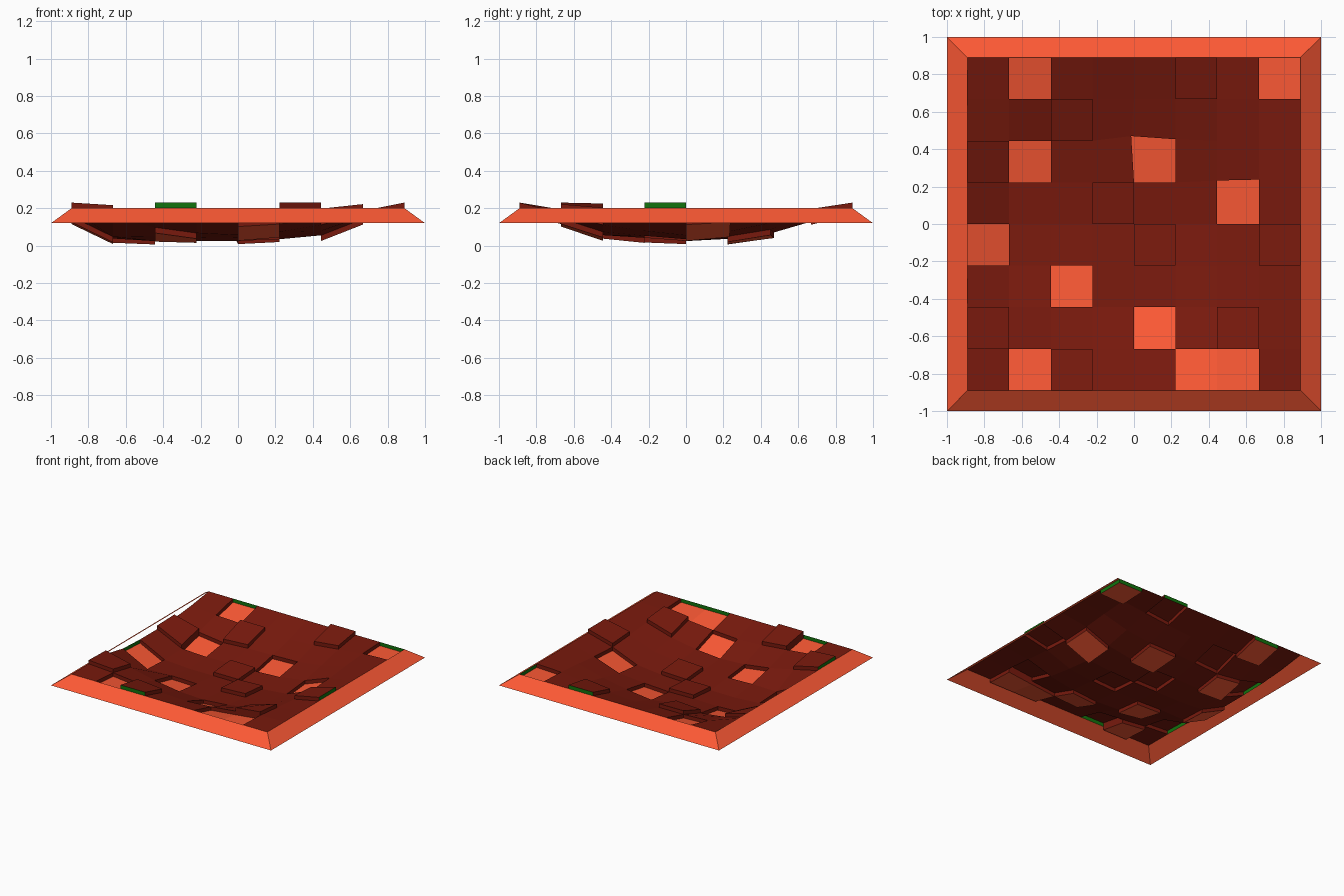
import bpy, bmesh

if "Cube" in bpy.data.objects:
    bpy.data.objects.remove(bpy.data.objects["Cube"])

N, R = 8, 0.89                      # tile count per side, half width of the tiled area
RIM, EDGE = 0.20, 0.12              # inner and outer height of the border
STEP = 2 * R / N


def material(name, rgb):
    m = bpy.data.materials.new(name)
    m.diffuse_color = (*rgb, 1)
    m.use_nodes = True
    m.node_tree.nodes["Principled BSDF"].inputs["Base Color"].default_value = m.diffuse_color
    return m


orange = material("orange", (0.98, 0.10, 0.035))
maroon = material("maroon", (0.19, 0.010, 0.004))
green = material("green", (0.006, 0.17, 0.004))


def finish(bm, name, mats):
    me = bpy.data.meshes.new(name)
    bm.to_mesh(me)
    bm.free()
    for m in mats:
        me.materials.append(m)
    ob = bpy.data.objects.new(name, me)
    bpy.context.collection.objects.link(ob)
    return ob


# sloping square border
bm = bmesh.new()
signs = [(-1, -1), (1, -1), (1, 1), (-1, 1)]
outer = [bm.verts.new((x, y, EDGE)) for x, y in signs]
inner = [bm.verts.new((x * R, y * R, RIM)) for x, y in signs]
for i in range(4):
    j = (i + 1) % 4
    bm.faces.new((outer[i], outer[j], inner[j], inner[i]))
finish(bm, "border", [orange])

# sagging tile field: sag strength along each axis
SAG_X = [0, .55, .95, 1, 1, .95, .83, .33, 0]
SAG_Y = [0, .38, .80, .88, .97, .90, .72, .40, 0]
# the left side hangs loose from the border: extra drop per column, front to back
LOOSE = {0: [0, 0, .005, .045, .055, .055, .05, .03, 0],
         1: [0, 0, .01, .08, .066, .08, .065, .035, 0],
         2: [0, 0, 0, .01, .01, .022, .04, .02, 0]}
SHIFT = {(4, 6): (-.015, .025), (5, 6): (0, .008), (6, 5): (0, .01), (7, 5): (0, .015)}


def point(i, j):
    u, v = abs(i - 4) / 4, abs(j - 4) / 4
    dx, dy = SHIFT.get((i, j), (0, 0))
    z = RIM - 0.18 * SAG_X[i] * SAG_Y[j] / (1 + 5.4 * u * u * v * v)
    if i in LOOSE:
        z -= LOOSE[i][j]
    return (-R + i * STEP + dx, -R + j * STEP + dy, z)


# raised and recessed tiles, (column, row): offset
offset = {c: 0.03 for c in [(5, 7), (2, 6), (0, 5), (3, 4), (4, 3), (7, 3), (6, 1), (0, 1), (2, 0)]}
offset.update({c: -0.03 for c in [(1, 7), (7, 7), (1, 5), (4, 5), (6, 4), (0, 3), (2, 2),
                                  (4, 1), (1, 0), (5, 0), (6, 0)]})

bm = bmesh.new()
cache = {}


def vert(i, j, d):
    if (i, j, d) not in cache:
        x, y, z = point(i, j)
        cache[(i, j, d)] = bm.verts.new((x, y, z + d))
    return cache[(i, j, d)]


for c in range(N):
    for r in range(N):
        d = offset.get((c, r), 0)
        corners = [(c, r), (c + 1, r), (c + 1, r + 1), (c, r + 1)]
        face = bm.faces.new([vert(i, j, d) for i, j in corners])
        face.material_index = 1 if d < 0 else 0
        if d == 0:
            continue
        # tile side walls, green where they meet the border
        for k, (nc, nr) in enumerate([(c, r - 1), (c + 1, r), (c, r + 1), (c - 1, r)]):
            if offset.get((nc, nr)) == d:
                continue
            a, b = corners[k], corners[(k + 1) % 4]
            wall = bm.faces.new((vert(*a, 0), vert(*b, 0), vert(*b, d), vert(*a, d)))
            on_border = not (0 <= nc < N and 0 <= nr < N)
            wall.material_index = 2 if on_border else 0
finish(bm, "tile_field", [maroon, orange, green])
